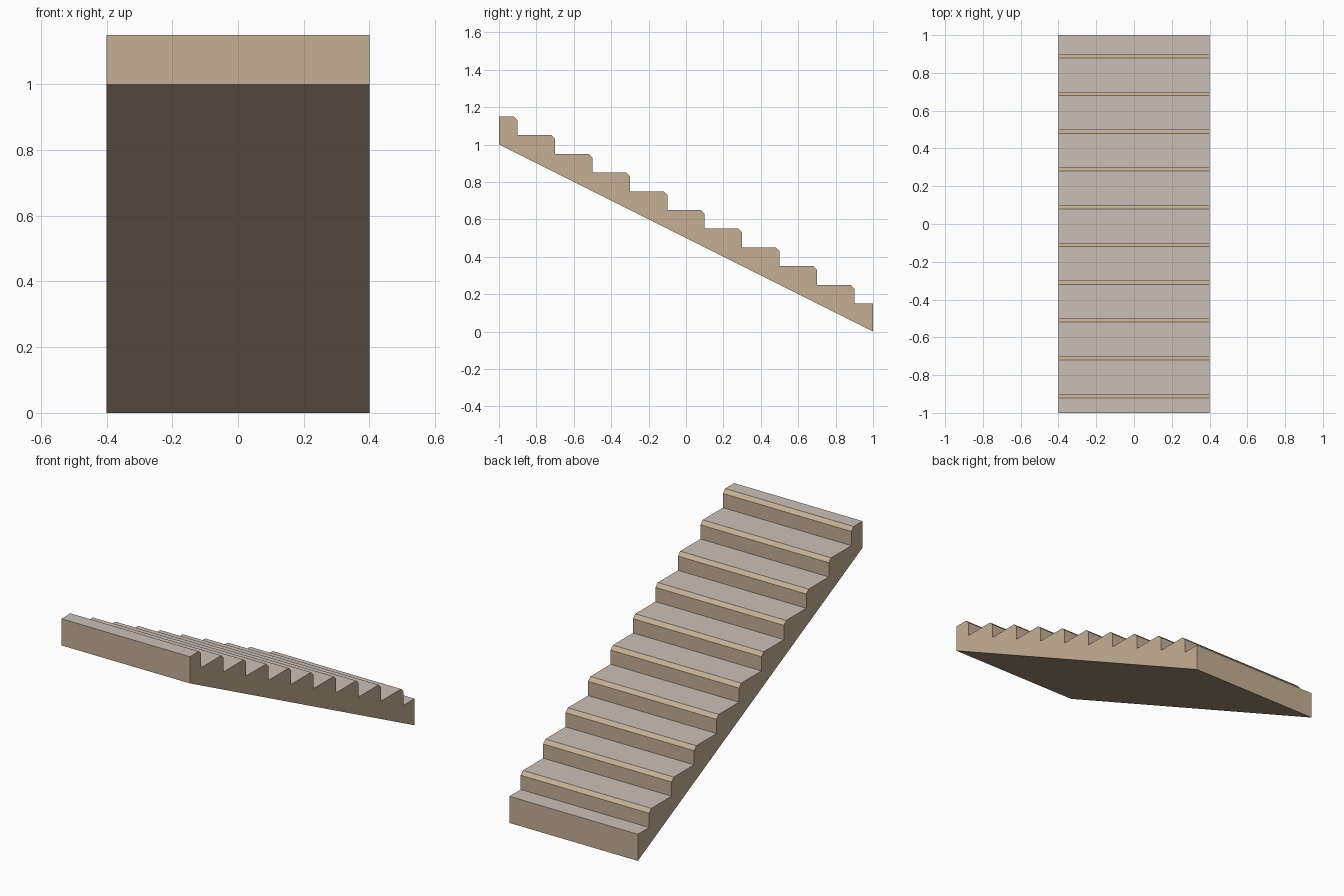
import bpy, bmesh

if "Cube" in bpy.data.objects:
    bpy.data.objects.remove(bpy.data.objects["Cube"])

WIDTH, STEPS, RUN, RISE, BEVEL = 0.8, 10, 0.2, 0.1, 0.02


def material(name, rgb):
    m = bpy.data.materials.new(name)
    m.diffuse_color = (*rgb, 1)
    m.use_nodes = True
    m.node_tree.nodes["Principled BSDF"].inputs["Base Color"].default_value = m.diffuse_color
    return m


# Side profile (y, z): sloped underside, then chamfered steps going down
profile = [(1, 0), (-1, 1), (-1, 1.15)]
for i in range(STEPS):
    y, z = -0.9 + i * RUN, 1.15 - i * RISE
    profile += [(y - BEVEL, z), (y, z - BEVEL), (y, z - RISE)]
profile.append((1, 0.15))

# Extrude the profile across the width
bm = bmesh.new()
side = bm.faces.new([bm.verts.new((-WIDTH / 2, y, z)) for y, z in profile])
ext = bmesh.ops.extrude_face_region(bm, geom=[side])
bmesh.ops.translate(bm, vec=(WIDTH, 0, 0),
                    verts=[v for v in ext["geom"] if isinstance(v, bmesh.types.BMVert)])
bmesh.ops.recalc_face_normals(bm, faces=bm.faces)

# Level treads get the paler material
for f in bm.faces:
    f.material_index = 1 if f.normal.z > 0.99 else 0

mesh = bpy.data.meshes.new("staircase")
bm.to_mesh(mesh)
bm.free()
mesh.materials.append(material("tan_stone", (0.56, 0.43, 0.30)))
mesh.materials.append(material("pale_tread", (0.59, 0.53, 0.47)))
stairs = bpy.data.objects.new("staircase", mesh)
bpy.context.collection.objects.link(stairs)
